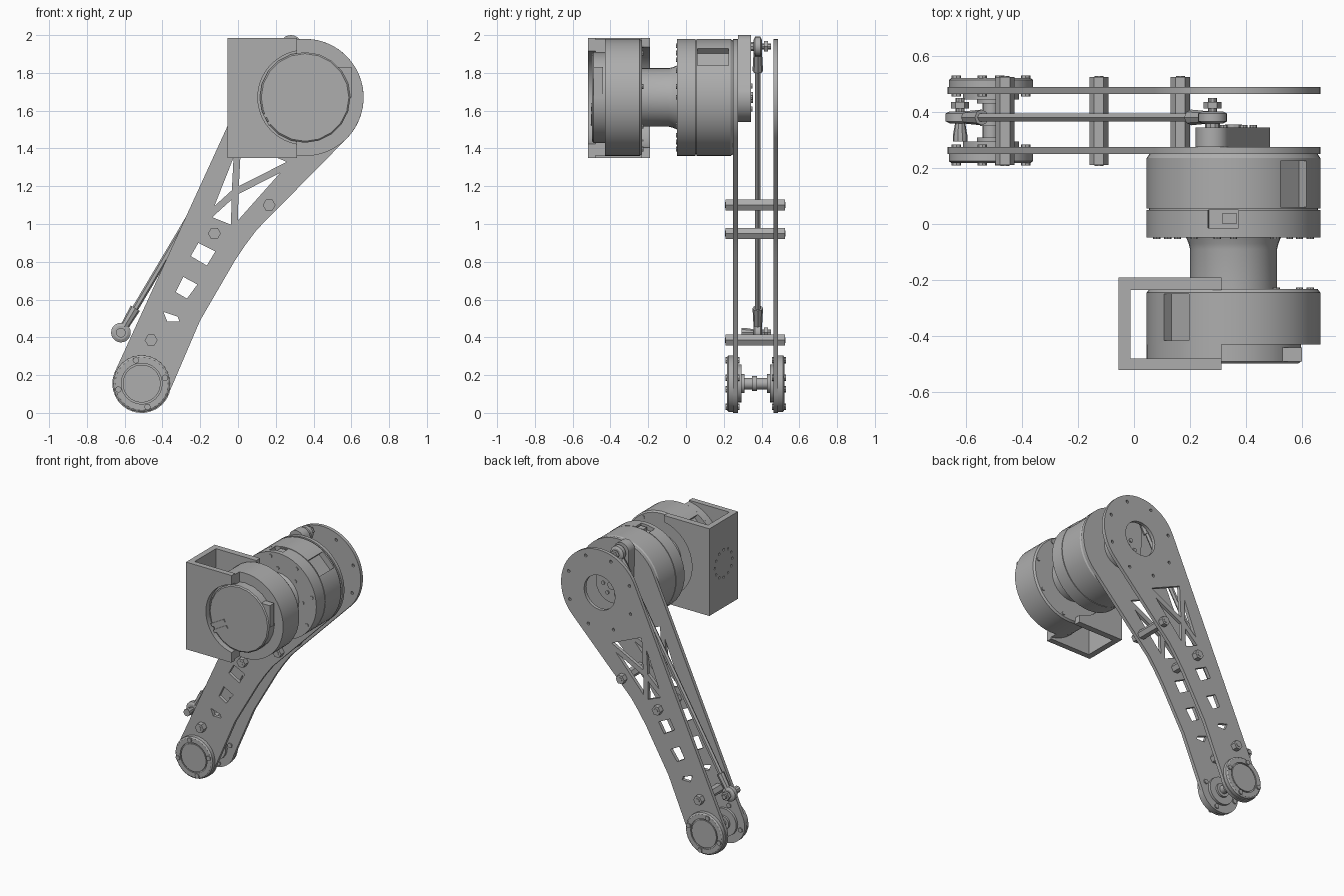
import bpy, bmesh
from math import cos, sin, pi, radians
from mathutils import Vector, Matrix

if "Cube" in bpy.data.objects:
    bpy.data.objects.remove(bpy.data.objects["Cube"])

grey = bpy.data.materials.new("plain_grey")
grey.use_nodes = True
grey.diffuse_color = (0.42, 0.42, 0.42, 1)
grey.node_tree.nodes["Principled BSDF"].inputs["Base Color"].default_value = grey.diffuse_color

HIP = (0.355, 1.67)
ANKLE = (-0.51, 0.155)
ROD_TOP, ROD_LOW = (0.28, 1.94), (-0.62, 0.425)
R = 0.31
made = []


def add(name, mesh):
    ob = bpy.data.objects.new(name, mesh)
    bpy.context.scene.collection.objects.link(ob)
    mesh.materials.clear()
    mesh.materials.append(grey)
    made.append(ob)
    return ob


def arc(c, r, a0, a1, n=24):
    """Points on an arc, angles in degrees."""
    angles = [radians(a0 + (a1 - a0) * i / n) for i in range(n + 1)]
    return [(c[0] + r * cos(a), c[1] + r * sin(a)) for a in angles]


def ring(c, r, n=24):
    return arc(c, r, 0, 360, n)[:-1]


def plate(name, outline, holes, lo, hi, axis="Y"):
    """Flat sheet with holes, standing across the given axis from lo to hi."""
    cu = bpy.data.curves.new(name, "CURVE")
    cu.dimensions, cu.fill_mode, cu.extrude = "2D", "BOTH", (hi - lo) / 2
    for pts in [outline] + holes:
        sp = cu.splines.new("POLY")
        sp.points.add(len(pts) - 1)
        for p, q in zip(sp.points, pts):
            p.co = (q[0], q[1], 0, 1)
        sp.use_cyclic_u = True
    tmp = bpy.data.objects.new(name + "_outline", cu)
    bpy.context.scene.collection.objects.link(tmp)
    dg = bpy.context.evaluated_depsgraph_get()
    mesh = bpy.data.meshes.new_from_object(tmp.evaluated_get(dg))
    bpy.data.objects.remove(tmp)
    mid = (lo + hi) / 2
    for v in mesh.vertices:
        a, b, c = v.co
        v.co = (a, mid - c, b) if axis == "Y" else (mid + c, a, b)
    bm = bmesh.new()
    bm.from_mesh(mesh)
    bmesh.ops.remove_doubles(bm, verts=bm.verts, dist=1e-5)
    bmesh.ops.recalc_face_normals(bm, faces=bm.faces)
    bm.to_mesh(mesh)
    return add(name, mesh)


def turned(name, c, profile, n=48):
    """Solid turned about a y axis through c; profile is (radius, y) pairs."""
    bm = bmesh.new()
    pts = [(0, profile[0][1])] + profile + [(0, profile[-1][1])]
    vs = [bm.verts.new((c[0] + r, y, c[1])) for r, y in pts]
    es = [bm.edges.new(p) for p in zip(vs, vs[1:])]
    bmesh.ops.spin(bm, geom=vs + es, cent=(c[0], 0, c[1]), axis=(0, 1, 0),
                   angle=2 * pi, steps=n, use_merge=True)
    bmesh.ops.remove_doubles(bm, verts=bm.verts, dist=1e-5)
    bmesh.ops.recalc_face_normals(bm, faces=bm.faces)
    mesh = bpy.data.meshes.new(name)
    bm.to_mesh(mesh)
    return add(name, mesh)


def pin(name, c, r, y0, y1, n=6):
    return turned(name, c, [(r, y0), (r, y1)], n)


def box(name, c, size, tilt=0):
    bm = bmesh.new()
    m = Matrix.Translation(c) @ Matrix.Rotation(-radians(tilt), 4, "Y") @ Matrix.Diagonal((*size, 1))
    bmesh.ops.create_cube(bm, size=1, matrix=m)
    mesh = bpy.data.meshes.new(name)
    bm.to_mesh(mesh)
    return add(name, mesh)


def notch(ob, angle, y0, y1, width, depth):
    """Cut a flat-floored pocket into the rim of a hip drum."""
    a = radians(angle)
    c = (HIP[0] + R * cos(a), (y0 + y1) / 2, HIP[1] + R * sin(a))
    cutter = box("cutter", c, (2 * depth, y1 - y0, width), angle)
    made.remove(cutter)
    mod = ob.modifiers.new("notch", "BOOLEAN")
    mod.operation, mod.object, mod.solver = "DIFFERENCE", cutter, "EXACT"
    bpy.context.view_layer.objects.active = ob
    bpy.ops.object.modifier_apply(modifier=mod.name)
    bpy.data.objects.remove(cutter)


def screws(name, c, r, size, y0, y1, n, start=0):
    for i, p in enumerate(arc(c, r, start, start + 360, n)[:-1]):
        pin(f"{name}_{i + 1}", p, size, y0, y1, 8)


def inset(tri, d):
    """Shrink a triangle by distance d, leaving even struts around it."""
    a, b, c = [Vector(p) for p in tri]
    la, lb, lc = (b - c).length, (c - a).length, (a - b).length
    s = la + lb + lc
    mid = (a * la + b * lb + c * lc) / s
    rad = abs((b - a).cross(c - a)) / s
    return [tuple(mid + (p - mid) * (1 - d / rad)) for p in (a, b, c)]


# Leg side plates with truss and window cut-outs
outline = (arc(HIP, R, -44, 155, 40) + arc(ANKLE, 0.155, 155, 347)
           + [(-0.2, 0.49), (-0.02, 0.8), (0.04, 0.89), (0.1, 0.97)])
tl, tr, br, bl = (0.0, 1.46), (0.3, 1.33), (-0.02, 0.97), (-0.17, 1.03)
hub = (-0.015, 1.17)
truss = [inset(t + (hub,), 0.018) for t in ((tl, tr), (tr, br), (br, bl), (bl, tl))]
windows = [[(-0.21, 0.9), (-0.12, 0.855), (-0.165, 0.78), (-0.25, 0.83)],
           [(-0.29, 0.72), (-0.215, 0.68), (-0.27, 0.605), (-0.33, 0.64)],
           [(-0.395, 0.535), (-0.32, 0.51), (-0.31, 0.485), (-0.375, 0.485)]]
rim_holes = [ring(p, 0.011, 8) for p in arc(HIP, 0.265, 20, 380, 8)[:-1]]
plate("front_leg_plate", outline, truss + windows, 0.25, 0.275)
plate("back_leg_plate", outline, truss + windows + rim_holes + [ring(HIP, 0.125)], 0.463, 0.488)

# Hex spacers joining the plates
for i, p in enumerate([(0.165, 1.1), (-0.125, 0.95), (-0.46, 0.385)]):
    pin(f"plate_spacer_{i + 1}", p, 0.034, 0.21, 0.525)
    for y in (0.207, 0.525):
        pin(f"spacer_screw_{i + 1}", p, 0.016, y, y + 0.003, 10)

# Ankle bearings and shaft, mirrored about the middle of the leg
MID = 0.369
for side, s in (("front", -1), ("back", 1)):
    def prof(pairs):
        return [(r, MID + s * d) for r, d in pairs]
    turned(side + "_ankle_cap", ANKLE,
           prof([(0.15, 0.11), (0.15, 0.145), (0.14, 0.152), (0.108, 0.152), (0.108, 0.144),
                 (0.1, 0.144), (0.1, 0.152)]), 30)
    turned(side + "_ankle_bearing", ANKLE,
           prof([(0.05, 0.06), (0.05, 0.075), (0.1, 0.075), (0.1, 0.1)]), 24)
    ends = sorted((MID + s * 0.085, MID + s * 0.16))
    screws(side + "_ankle_screw", ANKLE, 0.127, 0.017, *ends, 4, 14)
turned("ankle_shaft", ANKLE, [(0.03, 0.29), (0.03, 0.35), (0.04, 0.35), (0.04, 0.375),
                              (0.03, 0.375), (0.03, 0.45)], 16)

# Crank on the hip drive
plate("crank", arc(HIP, 0.13, 194, 376) + arc(ROD_TOP, 0.06, 16, 194, 12), [], 0.275, 0.345)
screws("crank_screw", HIP, 0.07, 0.014, 0.345, 0.353, 6)
pin("crank_centre_screw", HIP, 0.03, 0.345, 0.355, 12)

# Push rod with an eye at each end
low, top = Vector((ROD_LOW[0], 0.38, ROD_LOW[1])), Vector((ROD_TOP[0], 0.38, ROD_TOP[1]))
span = (top - low).normalized()
turn = span.to_track_quat("Z", "Y").to_matrix().to_4x4()


def bar(name, a, b, r1, r2, n):
    bm = bmesh.new()
    bmesh.ops.create_cone(bm, cap_ends=True, segments=n, radius1=r1, radius2=r2,
                          depth=(b - a).length, matrix=Matrix.Translation((a + b) / 2) @ turn)
    mesh = bpy.data.meshes.new(name)
    bm.to_mesh(mesh)
    add(name, mesh)


bar("push_rod", low + span * 0.06, top - span * 0.06, 0.017, 0.017, 6)
bar("lower_rod_socket", low + span * 0.03, low + span * 0.15, 0.022, 0.028, 8)
bar("upper_rod_socket", top - span * 0.15, top - span * 0.03, 0.028, 0.022, 8)
for name, p, y0 in (("lower", ROD_LOW, 0.295), ("upper", ROD_TOP, 0.34)):
    turned(name + "_rod_eye", p, [(0.036, 0.358), (0.052, 0.366), (0.052, 0.394), (0.036, 0.402)], 20)
    pin(name + "_eye_bolt", p, 0.016, y0, 0.45, 10)
    pin(name + "_eye_nut", p, 0.032, 0.412, 0.435)
    turned(name + "_eye_collar", p, [(0.026, y0), (0.026, y0 + 0.02), (0.018, 0.36)], 10)

# Knee drive: drum, rear ring and the neck that carries it
drum = turned("knee_drive_drum", HIP, [(0.302, 0.05), (0.302, 0.055), (R, 0.055), (R, 0.235),
                                       (0.3, 0.25)])
notch(drum, 45, 0.06, 0.225, 0.13, 0.045)
collar = turned("knee_drive_ring", HIP, [(R, -0.048), (R, 0.05)])
notch(collar, 97, -0.015, 0.06, 0.11, 0.035)
box("ring_connector", (0.34, 0.02, 1.955), (0.05, 0.04, 0.03))
turned("hip_neck", HIP, [(0.155, -0.24), (0.155, -0.09), (0.16, -0.07), (0.17, -0.046)], 32)
screws("ring_screw", HIP, 0.28, 0.013, -0.054, -0.045, 8, 12)
screws("neck_screw", HIP, 0.2, 0.012, -0.054, -0.045, 8)

# Hip drive: drum, mounting flange and domed cover
drum = turned("hip_drive_drum", HIP, [(R, -0.43), (R, -0.245), (0.3, -0.232)])
notch(drum, 132, -0.415, -0.25, 0.12, 0.045)
screws("hip_drum_screw", HIP, 0.28, 0.013, -0.235, -0.226, 8, 12)
plate("hip_mount_flange", arc(HIP, R, 98, 262), [], -0.48, -0.43)
turned("hip_drive_cover", HIP, [(0.24, -0.43), (0.24, -0.49), (0.232, -0.497)], 20)
for i, d in enumerate((0, 0.04)):
    box(f"cover_connector_{i + 1}", (0.19 + d * 0.5, -0.498, 1.6 - d), (0.12, 0.012, 0.022), 30)
box("side_connector", (0.55, -0.465, 1.75), (0.1, 0.05, 0.16))

# Open box bracket around the hip drive
x0, x1, z0, z1 = -0.055, 0.312, 1.35, 1.985


def cheek(r):
    """Rectangular cheek with a round bite taken from its free edge."""
    return [(x1, z1), (x0, z1), (x0, z0), (x1, z0)] + arc(HIP, r, 260, 100, 28)


plate("bracket_front_cheek", cheek(0.25), [], -0.52, -0.48)
plate("bracket_back_cheek", cheek(0.27), [], -0.235, -0.19)
bolt_holes = [ring(p, 0.009, 8) for p in ring((-0.355, HIP[1]), 0.1, 12)]
plate("bracket_side_wall", [(-0.48, z0), (-0.235, z0), (-0.235, z1), (-0.48, z1)],
      bolt_holes, x0, x0 + 0.042, "X")

# Smooth the round parts, keep the edges crisp
bpy.ops.object.select_all(action="DESELECT")
for ob in made:
    ob.select_set(True)
bpy.context.view_layer.objects.active = made[0]
bpy.ops.object.shade_smooth_by_angle(angle=radians(25))
